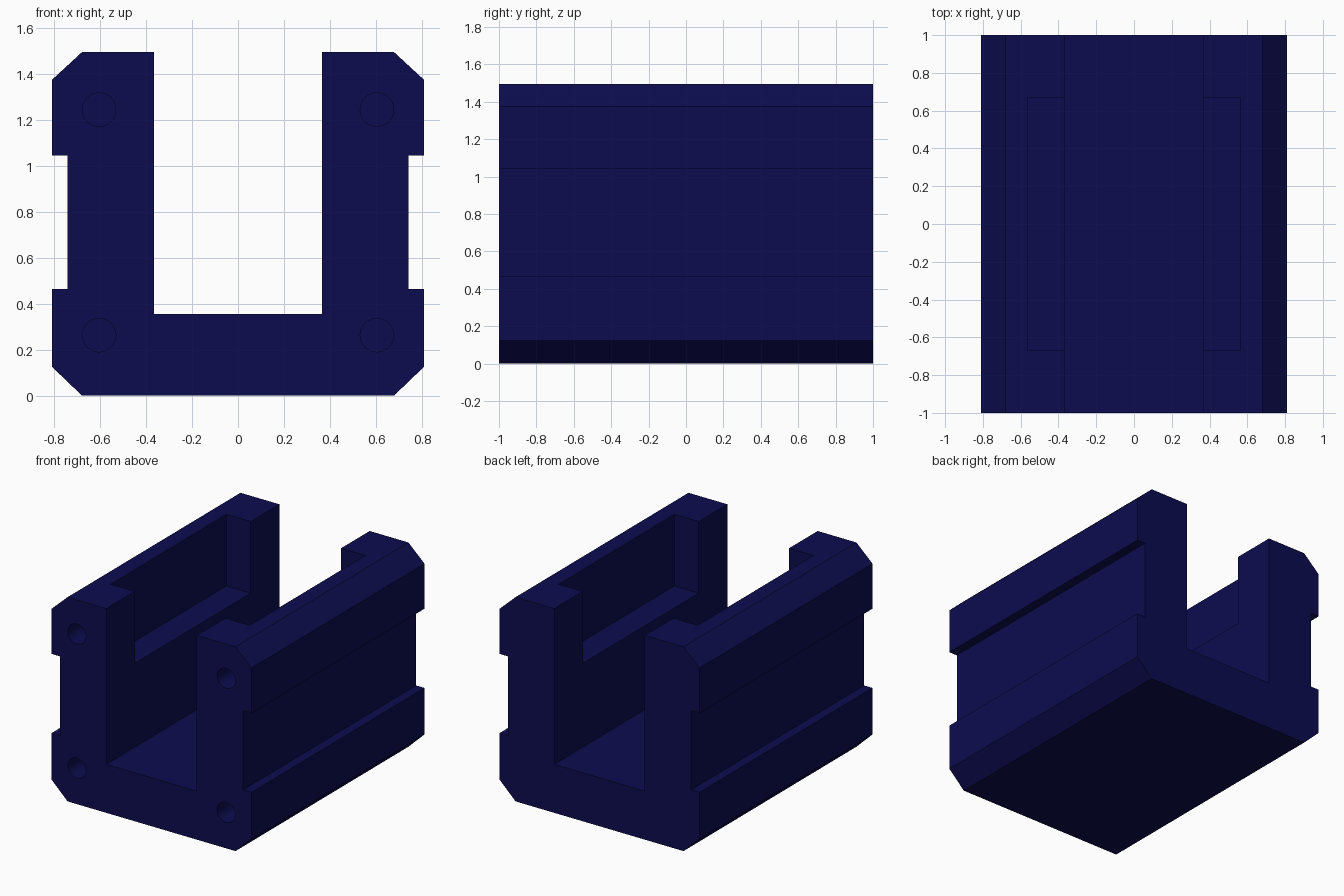
import bpy, bmesh, math
from mathutils import Matrix, Vector

cube = bpy.data.objects.get("Cube")
if cube:
    bpy.data.objects.remove(cube, do_unlink=True)

NAVY = (0.0037, 0.0037, 0.08, 1.0)
navy = bpy.data.materials.new("navy_blue")
navy.use_nodes = True
navy.diffuse_color = NAVY
navy.node_tree.nodes["Principled BSDF"].inputs["Base Color"].default_value = NAVY


def make_object(name, bm):
    bmesh.ops.recalc_face_normals(bm, faces=bm.faces)
    mesh = bpy.data.meshes.new(name)
    bm.to_mesh(mesh)
    bm.free()
    mesh.materials.append(navy)
    obj = bpy.data.objects.new(name, mesh)
    bpy.context.collection.objects.link(obj)
    return obj


def cut(target, cutter):
    cutter.hide_render = True
    cutter.hide_viewport = True
    cutter.display_type = 'WIRE'
    mod = target.modifiers.new(cutter.name, 'BOOLEAN')
    mod.operation = 'DIFFERENCE'
    mod.solver = 'EXACT'
    mod.object = cutter


# U-shaped channel: half profile from outer bottom to inner floor, mirrored
half = [(0.68, 0), (0.81, 0.125), (0.81, 0.465), (0.742, 0.465),
        (0.742, 1.045), (0.81, 1.045), (0.81, 1.375), (0.68, 1.495),
        (0.366, 1.495), (0.366, 0.355)]
profile = half + [(-x, z) for x, z in reversed(half)]
bm = bmesh.new()
face = bm.faces.new([bm.verts.new((x, -1, z)) for x, z in profile])
ext = bmesh.ops.extrude_face_region(bm, geom=[face])
bmesh.ops.translate(bm, vec=(0, 2, 0),
                    verts=[v for v in ext["geom"] if isinstance(v, bmesh.types.BMVert)])
channel = make_object("channel_block", bm)

# Pockets in the inner walls, open at the top
bm = bmesh.new()
bmesh.ops.create_cube(bm, size=1, matrix=Matrix.Translation((0, 0, 1.285))
                      @ Matrix.Diagonal((1.126, 1.34, 0.63, 1)))
cut(channel, make_object("wall_pocket_cutter", bm))

# Blind screw holes in the front face
bm = bmesh.new()
for x in (-0.605, 0.605):
    for z in (0.263, 1.245):
        bmesh.ops.create_cone(
            bm, cap_ends=True, segments=32, radius1=0.073, radius2=0.073, depth=0.5,
            matrix=Matrix.Translation(Vector((x, -1, z))) @ Matrix.Rotation(math.pi / 2, 4, 'X'))
cut(channel, make_object("screw_hole_cutter", bm))

# Apply the cuts, then smooth only the hole walls
bpy.context.view_layer.update()
result = bpy.data.meshes.new_from_object(
    channel.evaluated_get(bpy.context.evaluated_depsgraph_get()))
channel.modifiers.clear()
channel.data = result
for name in ("wall_pocket_cutter", "screw_hole_cutter"):
    bpy.data.objects.remove(bpy.data.objects[name], do_unlink=True)
bpy.ops.object.select_all(action='DESELECT')
channel.select_set(True)
bpy.context.view_layer.objects.active = channel
bpy.ops.object.shade_smooth_by_angle(angle=math.radians(30))
